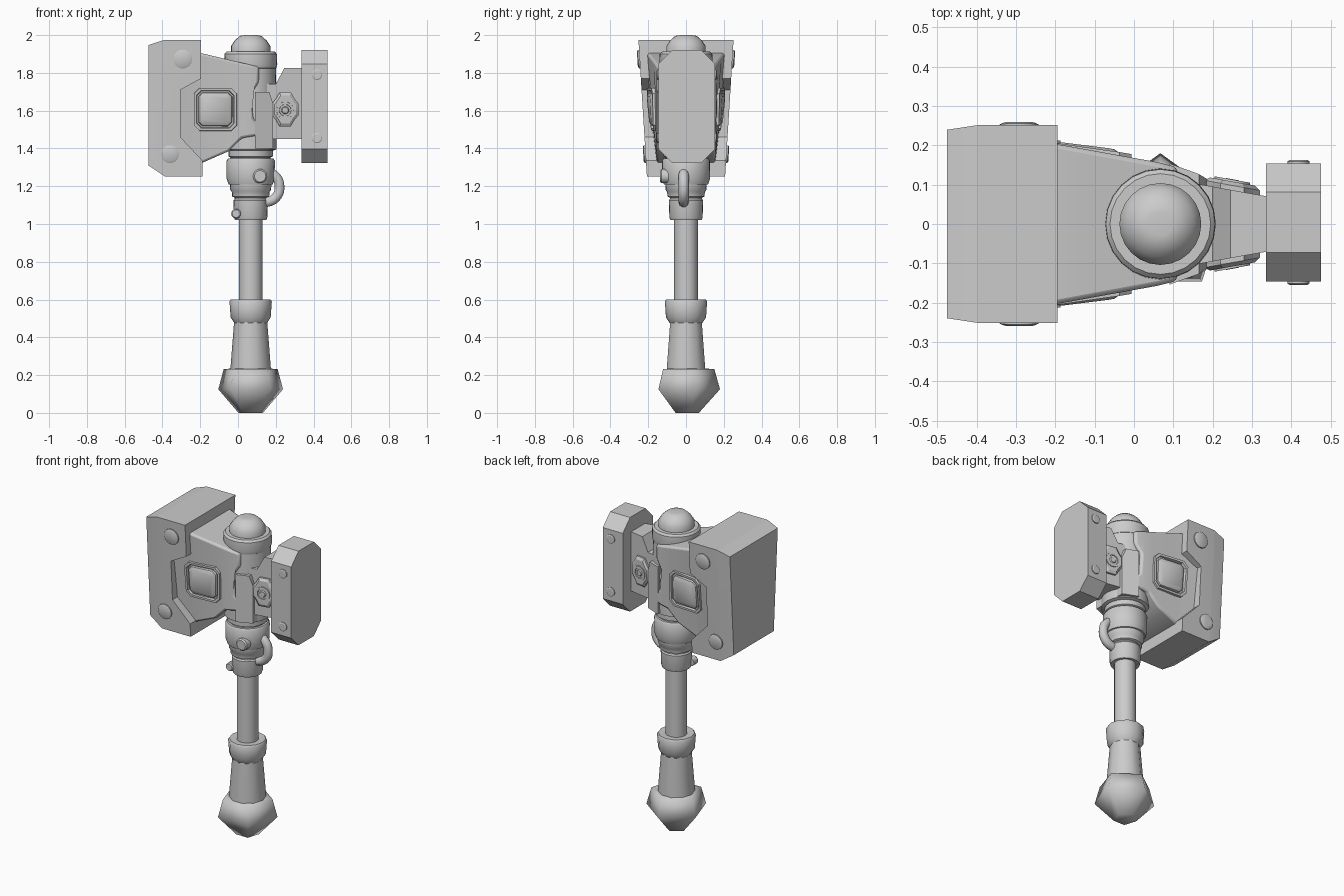
import bpy, bmesh, math
from mathutils import Vector

if "Cube" in bpy.data.objects:
    bpy.data.objects.remove(bpy.data.objects["Cube"])

AX = 0.067  # x of the shaft axis


def finish(name, bm, angle=35, bevel=0):
    bmesh.ops.recalc_face_normals(bm, faces=bm.faces)
    me = bpy.data.meshes.new(name)
    bm.to_mesh(me)
    bm.free()
    ob = bpy.data.objects.new(name, me)
    bpy.context.collection.objects.link(ob)
    bpy.ops.object.select_all(action='DESELECT')
    bpy.context.view_layer.objects.active = ob
    ob.select_set(True)
    bpy.ops.object.shade_smooth_by_angle(angle=math.radians(angle))
    if bevel:
        m = ob.modifiers.new("bevel", 'BEVEL')
        m.width, m.segments, m.limit_method = bevel, 2, 'ANGLE'
    return ob


def lathe(name, profile, n=24, start=90, angle=35):
    """Closed solid turned around the shaft axis; profile is (radius, z)."""
    bm = bmesh.new()
    rings = []
    for r, z in profile:
        rings.append([bm.verts.new((AX + r * math.cos(a), r * math.sin(a), z)) for a in
                      (math.radians(start) + 2 * math.pi * i / n for i in range(n))])
    for a, b in zip(rings, rings[1:]):
        for i in range(n):
            bm.faces.new((a[i], a[(i + 1) % n], b[(i + 1) % n], b[i]))
    bm.faces.new(rings[0])
    bm.faces.new(rings[-1])
    return finish(name, bm, angle)


def slab(name, outline, depth, cuts=(), bevel=0):
    """Outline in x,z made thick both ways in y; depth(x, z) is the half thickness."""
    bm = bmesh.new()
    f = bm.faces.new([bm.verts.new((x, -1, z)) for x, z in outline])
    new = bmesh.ops.extrude_face_region(bm, geom=[f])["geom"]
    bmesh.ops.translate(bm, vec=(0, 2, 0), verts=[v for v in new if isinstance(v, bmesh.types.BMVert)])
    for c in cuts:
        bmesh.ops.bisect_plane(bm, geom=bm.verts[:] + bm.edges[:] + bm.faces[:],
                               plane_co=(c, 0, 0), plane_no=(1, 0, 0))
    for v in bm.verts:
        v.co.y *= depth(v.co.x, v.co.z)
    return finish(name, bm, 25, bevel)


def stack(name, layers, surf, side):
    """Relief on a side surface: layers are (outline, offset from surface)."""
    bm = bmesh.new()
    rings = [[bm.verts.new((x, side * (surf(x, z) + d), z)) for x, z in o] for o, d in layers]
    n = len(rings[0])
    for a, b in zip(rings, rings[1:]):
        for i in range(n):
            bm.faces.new((a[i], a[(i + 1) % n], b[(i + 1) % n], b[i]))
    bm.faces.new(rings[-1])
    bm.faces.new(rings[0])
    return finish(name, bm, 30)


def circle(x, z, r, n=14, sz=1):
    return [(x + r * math.cos(2 * math.pi * i / n), z + sz * r * math.sin(2 * math.pi * i / n)) for i in range(n)]


def octa(x, z, hx, hz, c):
    return [(x - hx + c, z - hz), (x + hx - c, z - hz), (x + hx, z - hz + c), (x + hx, z + hz - c),
            (x + hx - c, z + hz), (x - hx + c, z + hz), (x - hx, z + hz - c), (x - hx, z - hz + c)]


def rivet(name, x, z, r, h, surf, sides=(-1, 1)):
    for s in sides:
        stack(name, [(circle(x, z, r), -0.03), (circle(x, z, r), h * 0.6), (circle(x, z, r * 0.8), h)], surf, s)


# Pommel, grip and shaft
lathe("pommel", [(0.068, 0), (0.18, 0.125), (0.15, 0.232), (0.1, 0.235)], n=5, angle=80)
lathe("grip", [(0.107, 0.2), (0.107, 0.235), (0.088, 0.48), (0.088, 0.51)], n=10, start=0, angle=50)
lathe("grip_collar", [(0.086, 0.475), (0.106, 0.505), (0.112, 0.59), (0.105, 0.6), (0.06, 0.597)], n=12, angle=50)
lathe("shaft", [(0.063, 0.55), (0.063, 1.4)], n=16)

# Socket rings below the head
lathe("lower_ring", [(0.06, 1.025), (0.083, 1.022), (0.088, 1.035), (0.091, 1.125), (0.084, 1.135), (0.06, 1.135)])
lathe("middle_rings", [(0.085, 1.12), (0.085, 1.14), (0.098, 1.145), (0.1, 1.17), (0.108, 1.18), (0.11, 1.21), (0.1, 1.22)])
lathe("socket", [(0.1, 1.205), (0.117, 1.21), (0.127, 1.24), (0.128, 1.335), (0.12, 1.347), (0.08, 1.347)])
lathe("upper_rings", [(0.106, 1.34), (0.106, 1.352), (0.118, 1.358), (0.118, 1.395), (0.1, 1.4)])

# Head core and top cap
lathe("head_core", [(0.11, 1.385), (0.137, 1.395), (0.138, 1.6), (0.134, 1.84), (0.1, 1.84)])
lathe("top_ring", [(0.11, 1.81), (0.136, 1.825), (0.141, 1.845), (0.139, 1.9), (0.128, 1.912), (0.09, 1.912)])
lathe("top_cap", [(0.104, 1.9), (0.104, 1.942), (0.086, 1.97), (0.057, 1.996), (0.03, 2.0)], angle=50)


# Large striking block with notched back
def block_depth(x, z):
    d = 0.207 + (z - 1.252) * 0.062
    return d - max(0, -0.395 - x) * 0.13


slab("striking_block", [(-0.475, 1.947), (-0.395, 1.973), (-0.195, 1.973), (-0.195, 1.77), (-0.305, 1.71),
                        (-0.305, 1.46), (-0.187, 1.335), (-0.187, 1.252), (-0.387, 1.252), (-0.475, 1.31)],
     block_depth, cuts=(-0.395,))
rivet("block_rivet", -0.292, 1.873, 0.05, 0.012, block_depth)
rivet("block_rivet", -0.36, 1.37, 0.048, 0.012, block_depth)


# Flared body that joins block and core
def body_depth(x, z):
    if x > 0.06:
        return 0.157 - (x - 0.06) * 0.25
    s = min(1, max(0, (z - 1.33) / 0.5))
    u = (0.06 - x) / 0.26
    return 0.157 + u * (0.05 * s - 0.002)


slab("flared_body", [(-0.33, 1.78), (-0.25, 1.91), (-0.197, 1.905), (0.11, 1.832), (0.11, 1.75), (0.07, 1.69),
                     (0.08, 1.56), (0.115, 1.52), (0.112, 1.47), (0.02, 1.455), (-0.05, 1.385),
                     (-0.187, 1.325), (-0.25, 1.325), (-0.33, 1.42)],
     body_depth, cuts=(-0.2, -0.1, 0.0, 0.06), bevel=0.012)

for s in (-1, 1):
    # Framed square pad
    o = lambda h, c: octa(-0.12, 1.607, h, h, c)
    stack("square_pad", [(o(0.116, 0.03), -0.03), (o(0.113, 0.03), 0.012), (o(0.1, 0.026), 0.012),
                         (o(0.096, 0.024), -0.004), (o(0.09, 0.022), -0.004), (o(0.086, 0.02), 0.01),
                         (o(0.07, 0.015), 0.02)], body_depth, s)
    # Side plate over the core
    stack("core_plate", [([(0.09, 1.4), (0.185, 1.4), (0.185, 1.64), (0.165, 1.7), (0.09, 1.7)], d)
                         for d in (-0.08, 0.004)], lambda x, z: 0.15 - max(0, x - 0.12) * 0.6, s)

# Neck to the small striking plate
neck_depth = lambda x, z: 0.095 - (x - 0.2) * 0.18
slab("neck", [(0.15, 1.45), (0.35, 1.45), (0.35, 1.825), (0.245, 1.825), (0.2, 1.74), (0.15, 1.74)], neck_depth)

# Bulged nut with a round stud on each side of the neck
for s in (-1, 1):
    def nut(k):
        pts = [(0.03, -0.09), (0.05, -0.055), (0.07, -0.03), (0.07, 0.03), (0.05, 0.055), (0.03, 0.09)]
        return [(0.25 + k * x, 1.607 + k * z) for x, z in pts + [(-x, -z) for x, z in pts]]
    stack("neck_nut", [(nut(1), -0.03), (nut(1), 0.012), (nut(0.82), 0.022)], neck_depth, s)
    stack("neck_stud", [(circle(0.25, 1.602, r), d) for r, d in
                        ((0.047, 0), (0.045, 0.027), (0.032, 0.027), (0.03, 0.02), (0.022, 0.02), (0.016, 0.028))],
          neck_depth, s)

# Small octagonal striking plate
bm = bmesh.new()
f = bm.faces.new([bm.verts.new((0.335, y, z)) for y, z in octa(0.004, 1.622, 0.15, 0.298, 0.073)])
ext = bmesh.ops.extrude_face_region(bm, geom=[f])["geom"]
bmesh.ops.translate(bm, vec=(0.14, 0, 0), verts=[v for v in ext if isinstance(v, bmesh.types.BMVert)])
finish("small_plate", bm, 20)
for z in (1.79, 1.455):
    for s in (-1, 1):
        rivet("plate_rivet", 0.418, z, 0.028, 0.009, lambda x, z: 0.15 + 0.004 * s, (s,))

# Rivets on the socket rings
rivet("socket_rivet", 0.117, 1.253, 0.038, 0.02, lambda x, z: 0.117, (-1,))
rivet("ring_rivet", -0.01, 1.055, 0.026, 0.018, lambda x, z: 0.058, (-1,))

# Curved pipe loop beside the socket
cu = bpy.data.curves.new("pipe_loop", 'CURVE')
cu.dimensions, cu.bevel_depth, cu.bevel_resolution, cu.resolution_u = '3D', 0.027, 3, 6
cu.use_fill_caps = True
sp = cu.splines.new('BEZIER')
path = [(0.13, 1.275), (0.19, 1.26), (0.22, 1.195), (0.195, 1.135), (0.13, 1.11)]
sp.bezier_points.add(len(path) - 1)
for p, (x, z) in zip(sp.bezier_points, path):
    p.co = Vector((x, -0.012, z))
    p.handle_left_type = p.handle_right_type = 'AUTO'
bpy.context.collection.objects.link(bpy.data.objects.new("pipe_loop", cu))
